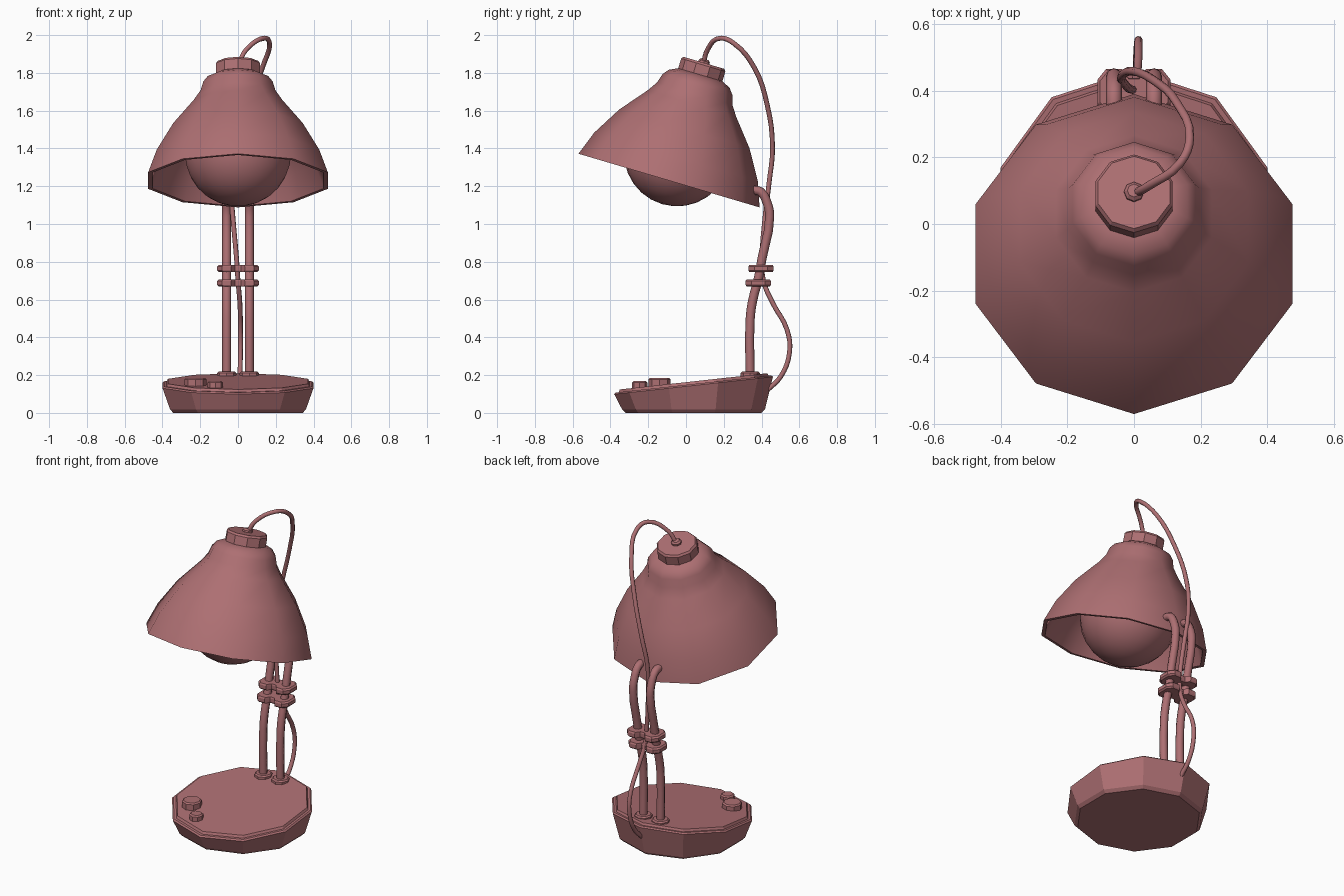
import bpy, bmesh
from math import pi, sin, cos, radians
from mathutils import Matrix

if "Cube" in bpy.data.objects:
    bpy.data.objects.remove(bpy.data.objects["Cube"])

mat = bpy.data.materials.new("dusty_red")
mat.diffuse_color = (0.42, 0.16, 0.17, 1)
mat.use_nodes = True
mat.node_tree.nodes["Principled BSDF"].inputs["Base Color"].default_value = mat.diffuse_color


def finish(ob, angle):
    ob.data.materials.append(mat)
    bpy.ops.object.select_all(action='DESELECT')
    ob.select_set(True)
    bpy.context.view_layer.objects.active = ob
    if ob.type == 'CURVE':
        bpy.ops.object.convert(target='MESH')
        ob = bpy.context.object
    if angle:
        bpy.ops.object.shade_smooth_by_angle(angle=radians(angle))
    return ob


def loft(name, rings, angle=0, matrix=None):
    """Skin a stack of equal-length point rings and cap both ends."""
    bm = bmesh.new()
    vs = [[bm.verts.new(p) for p in ring] for ring in rings]
    n = len(vs[0])
    for a, b in zip(vs, vs[1:]):
        for i in range(n):
            j = (i + 1) % n
            bm.faces.new((a[i], a[j], b[j], b[i]))
    bm.faces.new(vs[0][::-1])
    bm.faces.new(vs[-1])
    bmesh.ops.recalc_face_normals(bm, faces=bm.faces)
    me = bpy.data.meshes.new(name)
    bm.to_mesh(me)
    bm.free()
    ob = bpy.data.objects.new(name, me)
    bpy.context.collection.objects.link(ob)
    if matrix:
        ob.matrix_world = matrix
    return finish(ob, angle)


def ring(r, z, n=10, c=(0, 0), slope=0):
    pts = []
    for i in range(n):
        a = pi / 2 + 2 * pi * i / n
        x, y = r * cos(a), r * sin(a)
        pts.append((c[0] + x, c[1] + y, z + slope * y))
    return pts


def lathe(name, profile, n=10, angle=0, c=(0, 0), matrix=None):
    return loft(name, [ring(r, z, n, c) for r, z in profile], angle, matrix)


def tube(name, pts, radius, res):
    cu = bpy.data.curves.new(name, 'CURVE')
    cu.dimensions = '3D'
    cu.bevel_depth = radius
    cu.bevel_resolution = 2
    cu.resolution_u = res
    cu.use_fill_caps = True
    sp = cu.splines.new('BEZIER')
    sp.bezier_points.add(len(pts) - 1)
    for bp, p in zip(sp.bezier_points, pts):
        bp.co = p
        bp.handle_left_type = bp.handle_right_type = 'AUTO'
    ob = bpy.data.objects.new(name, cu)
    bpy.context.collection.objects.link(ob)
    return finish(ob, 50)


# Base: ten-sided wedge with a stepped, sloping top
B = (0, 0.04)
loft("base", [ring(0.36, 0, c=B), ring(0.378, 0.018, c=B),
              ring(0.42, 0.145, c=B, slope=0.11), ring(0.412, 0.153, c=B, slope=0.11),
              ring(0.397, 0.153, c=B, slope=0.11), ring(0.39, 0.167, c=B, slope=0.11)])

# Control knobs on the front left of the base
for name, c, r, top in (("large_knob", (-0.225, -0.14), 0.058, 0.186),
                        ("small_knob", (-0.12, -0.245), 0.041, 0.168)):
    lathe(name, [(r, 0.12), (r, top - 0.008), (r - 0.008, top)], 8, 0, c)

# Twin poles with base collars
path = [(0.34, 0.18), (0.34, 0.50), (0.352, 0.59), (0.385, 0.72), (0.403, 0.82),
        (0.443, 1.04), (0.43, 1.11), (0.395, 1.17), (0.355, 1.18)]
for side, x in (("left", -0.06), ("right", 0.06)):
    tube(side + "_pole", [(x, y, z) for y, z in path], 0.024, 3)
    lathe(side + "_collar", [(0.052, 0.18), (0.052, 0.21), (0.044, 0.218)],
          8, 0, (x, 0.34))

# Dumbbell-shaped clamps holding the poles together
half = [(0.016, -0.04), (0.036, -0.067), (0.084, -0.067), (0.11, -0.035)]
right = half + [(x, -y) for x, y in half[::-1]]
outline = right + [(-x, -y) for x, y in right]
for name, y, z in (("lower_clamp", 0.382, 0.688), ("upper_clamp", 0.397, 0.765)):
    loft(name, [[(px * s, y + py * s, z + dz) for px, py in outline]
                for s, dz in ((0.92, -0.019), (1, -0.010), (1, 0.010), (0.92, 0.019))])

# Tilted head: shade, cap, bulb and socket share one axis
H = Matrix.Translation((0, -0.09, 1.23)) @ Matrix.Rotation(radians(-16.5), 4, 'X')
lathe("shade", [(0.09, 0.54), (0.16, 0.52), (0.185, 0.47), (0.225, 0.41), (0.34, 0.27),
                (0.43, 0.125), (0.477, 0), (0.50, 0), (0.452, 0.13), (0.36, 0.285),
                (0.245, 0.425), (0.208, 0.48), (0.193, 0.53), (0.168, 0.562),
                (0.12, 0.585)], 10, 40, matrix=H)
lathe("shade_cap", [(0.122, 0.57), (0.122, 0.638), (0.113, 0.65)], 10, 0, matrix=H)
lathe("cable_grommet", [(0.03, 0.64), (0.03, 0.66), (0.02, 0.67)], 8, 0, matrix=H)
lathe("bulb_socket", [(0.08, 0.40), (0.08, 0.55)], 10, 30, matrix=H)
lathe("bulb", [(0.28 * sin(pi * i / 14) + 0.001, 0.15 - 0.28 * cos(pi * i / 14))
               for i in range(15)], 24, 40, matrix=H)

# Power cable looping from the cap down through the clamps to the base
tube("cable", [(0, 0.09, 1.84), (0.045, 0.115, 1.925), (0.14, 0.185, 1.984),
               (0.167, 0.255, 1.955), (0.13, 0.36, 1.83), (0.06, 0.43, 1.63),
               (-0.01, 0.458, 1.40), (-0.038, 0.44, 1.22), (-0.028, 0.42, 1.05),
               (-0.008, 0.403, 0.82), (0, 0.41, 0.70), (0.01, 0.46, 0.58),
               (0.013, 0.535, 0.44), (0.013, 0.548, 0.32), (0.01, 0.50, 0.19),
               (0.008, 0.43, 0.12)], 0.013, 4)
